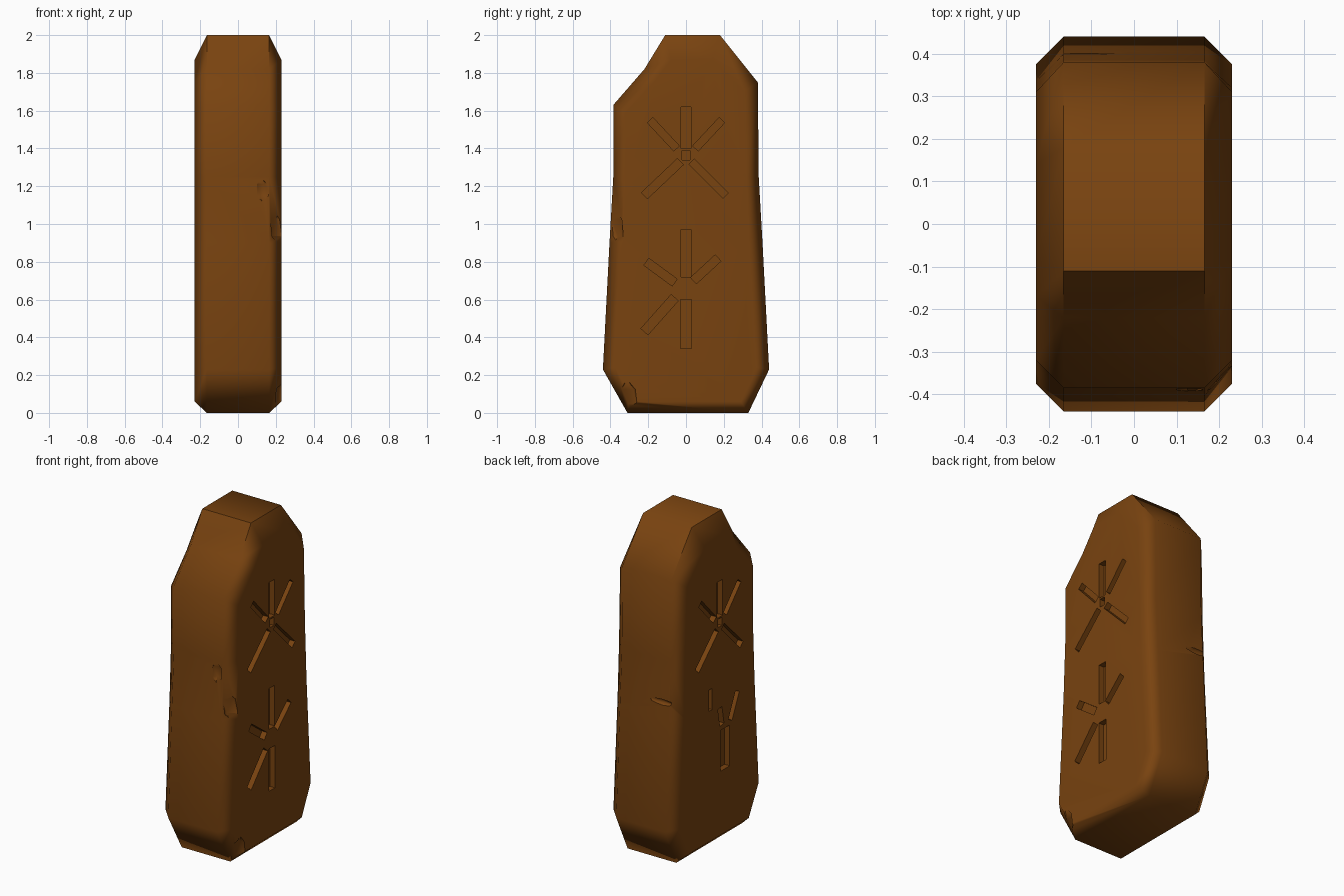
import bpy, bmesh, math
from mathutils import Matrix, Vector

if "Cube" in bpy.data.objects:
    bpy.data.objects.remove(bpy.data.objects["Cube"])

brown = bpy.data.materials.new("brown stone")
brown.diffuse_color = (0.19, 0.056, 0.005, 1)
brown.use_nodes = True
brown.node_tree.nodes["Principled BSDF"].inputs["Base Color"].default_value = brown.diffuse_color

# Slab outline in (y, z): outer rim, and the matching inset outline of the broad faces
RIM = [(-0.31, 0.0), (-0.44, 0.23), (-0.405, 0.9), (-0.385, 1.25), (-0.385, 1.63),
       (-0.22, 1.82), (-0.11, 2.0), (0.18, 2.0), (0.38, 1.75), (0.385, 1.25),
       (0.405, 0.9), (0.44, 0.23), (0.33, 0.0)]
FACE = [(-0.28, 0.06), (-0.375, 0.24), (-0.335, 0.9), (-0.32, 1.25), (-0.32, 1.59),
        (-0.17, 1.75), (-0.08, 1.87), (0.14, 1.87), (0.31, 1.70), (0.32, 1.25),
        (0.335, 0.9), (0.375, 0.24), (0.29, 0.06)]


def finish(bm, name):
    bmesh.ops.recalc_face_normals(bm, faces=bm.faces)
    mesh = bpy.data.meshes.new(name)
    bm.to_mesh(mesh)
    bm.free()
    mesh.materials.append(brown)
    obj = bpy.data.objects.new(name, mesh)
    bpy.context.collection.objects.link(obj)
    return obj


# Stone slab: four outlines lofted along x
bm = bmesh.new()
rings = [[bm.verts.new((x, y, z)) for y, z in outline]
         for x, outline in ((-0.23, FACE), (-0.165, RIM), (0.165, RIM), (0.23, FACE))]
n = len(RIM)
for a, b in zip(rings, rings[1:]):
    for i in range(n):
        j = (i + 1) % n
        bm.faces.new((a[i], a[j], b[j], b[i]))
bm.faces.new(rings[0])
bm.faces.new(rings[-1])
stone = finish(bm, "rune_stone")


# Carved strokes: boxes lying in the broad faces, (y0, z0, y1, z1, width)
def stroke(bm, side, y0, z0, y1, z1, width, depth=0.035):
    d = Vector((0, y1 - y0, z1 - z0))
    angle = math.atan2(d.z, d.y)
    m = (Matrix.Translation((side * 0.23, (y0 + y1) / 2, (z0 + z1) / 2))
         @ Matrix.Rotation(angle, 4, 'X')
         @ Matrix.Diagonal((2 * depth, d.length, width, 1)))
    bmesh.ops.create_cube(bm, size=1, matrix=m)


UPPER = [(0, 1.40, 0, 1.62, 0.055), (-0.05, 1.40, -0.19, 1.55, 0.04),
         (0.05, 1.40, 0.19, 1.55, 0.04), (-0.03, 1.33, -0.22, 1.15, 0.045),
         (0.03, 1.33, 0.21, 1.15, 0.04), (-0.02, 1.365, 0.02, 1.365, 0.05)]
LOWER = [(0, 0.72, 0, 0.97, 0.055), (-0.06, 0.69, -0.21, 0.80, 0.045),
         (0.04, 0.70, 0.17, 0.82, 0.045), (-0.06, 0.61, -0.22, 0.43, 0.05),
         (0, 0.60, 0, 0.34, 0.06)]
FORK = [(-0.05, 0.70, -0.05, 0.45, 0.09), (-0.10, 0.73, -0.17, 0.88, 0.04),
        (-0.02, 0.73, 0.0, 0.84, 0.04), (0.09, 0.86, 0.09, 0.99, 0.03)]

bm = bmesh.new()
for s in UPPER + LOWER:
    stroke(bm, 1, *s)
for y0, z0, y1, z1, w in UPPER:
    stroke(bm, -1, -y0, z0, -y1, z1, w)
for s in FORK:
    stroke(bm, -1, *s)


# Chips: small stretched wedges biting into edges and narrow sides
def chip(bm, pos, size, turn=0):
    m = (Matrix.Translation(pos) @ Matrix.Rotation(turn, 4, 'Z')
         @ Matrix.Diagonal((*size, 1)))
    bmesh.ops.create_icosphere(bm, subdivisions=1, radius=1, matrix=m)


chip(bm, (0.13, -0.40, 1.18), (0.04, 0.035, 0.07))
chip(bm, (0.225, -0.385, 0.98), (0.06, 0.06, 0.10), 0.8)
chip(bm, (-0.12, 0.405, 1.0), (0.10, 0.025, 0.02))
chip(bm, (0.24, -0.31, 0.08), (0.05, 0.06, 0.10))
cutter = finish(bm, "carving_cutter")
cutter.hide_render = True

mod = stone.modifiers.new("carving", 'BOOLEAN')
mod.operation = 'DIFFERENCE'
mod.solver = 'EXACT'
mod.use_self = True
mod.object = cutter
bpy.context.view_layer.objects.active = stone
stone.select_set(True)
bpy.ops.object.modifier_apply(modifier=mod.name)
bpy.data.objects.remove(cutter)

# Soft worn shading with crisp grooves
bpy.ops.object.shade_smooth_by_angle(angle=math.radians(52))
weighted = stone.modifiers.new("soft_normals", 'WEIGHTED_NORMAL')
weighted.keep_sharp = True
